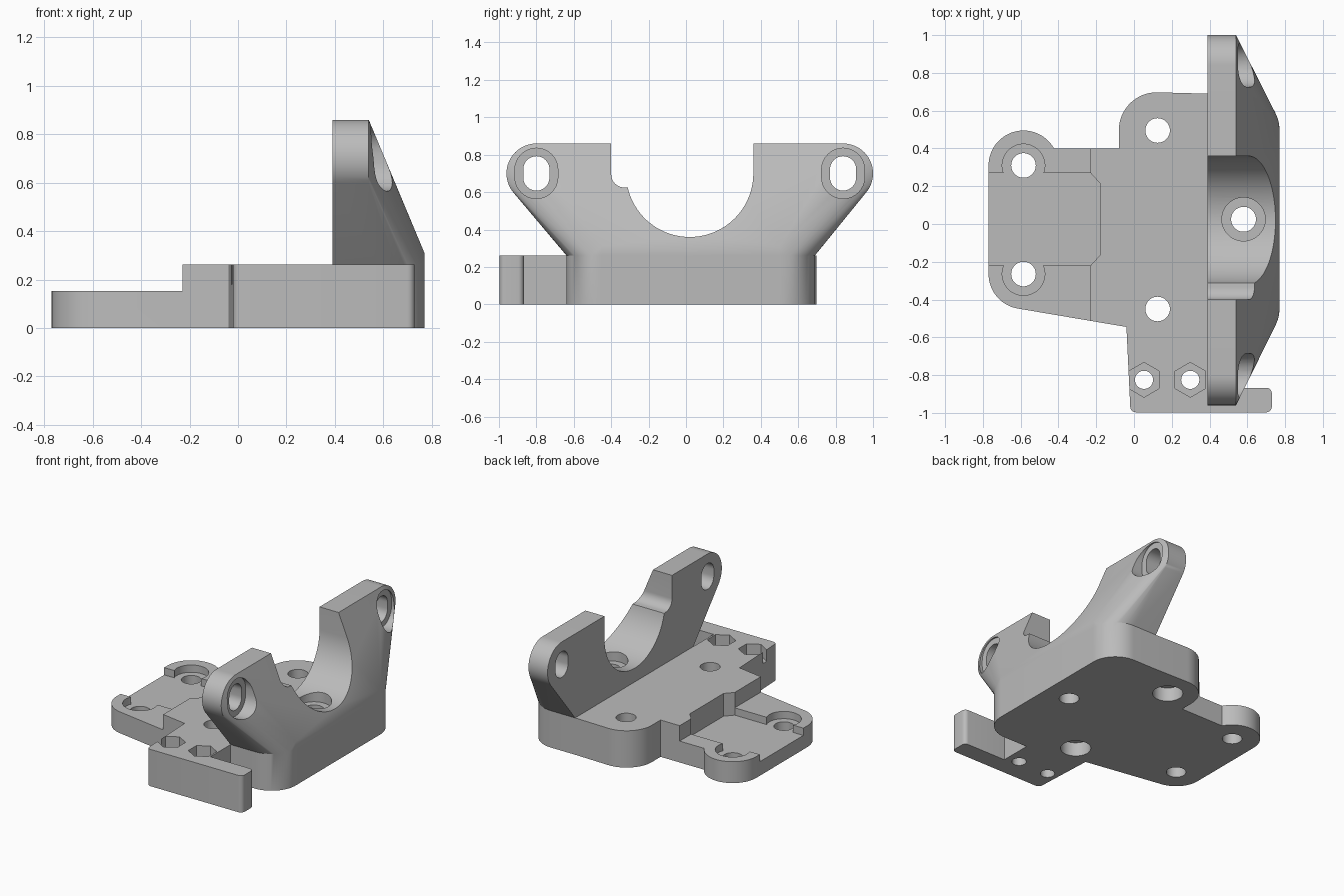
import bpy, bmesh
from math import sin, cos, radians

cube = bpy.data.objects.get("Cube")
if cube:
    bpy.data.objects.remove(cube, do_unlink=True)

grey = bpy.data.materials.new("plain_grey")
grey.use_nodes = True
grey.diffuse_color = (0.5, 0.5, 0.5, 1)
grey.node_tree.nodes["Principled BSDF"].inputs["Base Color"].default_value = (0.5, 0.5, 0.5, 1)


def arc(cx, cy, r, start, end, steps=16):
    """Points along an arc, angles in degrees."""
    angles = [radians(start + (end - start) * i / steps) for i in range(steps + 1)]
    return [(cx + r * cos(a), cy + r * sin(a)) for a in angles]


def circle(cx, cy, r, sides=48, turn=0):
    return arc(cx, cy, r, turn, turn + 360, sides)[:-1]


def capsule(cx, cy, r, half):
    return arc(cx, cy + half, r, 0, 180) + arc(cx, cy - half, r, 180, 360)


def make_object(name, bm):
    bmesh.ops.recalc_face_normals(bm, faces=bm.faces[:])
    mesh = bpy.data.meshes.new(name)
    bm.to_mesh(mesh)
    bm.free()
    mesh.materials.append(grey)
    obj = bpy.data.objects.new(name, mesh)
    bpy.context.collection.objects.link(obj)
    return obj


def prism(name, outline, low, high, axis="z"):
    """Extrude an outline along z (points x, y) or along x (points y, z)."""
    bm = bmesh.new()

    def place(p, d):
        return (p[0], p[1], d) if axis == "z" else (d, p[0], p[1])

    face = bm.faces.new([bm.verts.new(place(p, low)) for p in outline])
    moved = bmesh.ops.extrude_face_region(bm, geom=[face])["geom"]
    shift = place((0, 0), high - low)
    bmesh.ops.translate(bm, vec=shift, verts=[v for v in moved if isinstance(v, bmesh.types.BMVert)])
    return make_object(name, bm)


def box(name, x0, x1, y0, y1, z0, z1):
    return prism(name, [(x0, y0), (x1, y0), (x1, y1), (x0, y1)], z0, z1)


def combine(obj, tool, operation="DIFFERENCE"):
    """Apply a boolean and discard the tool."""
    mod = obj.modifiers.new("boolean", "BOOLEAN")
    mod.operation, mod.solver, mod.object = operation, "EXACT", tool
    graph = bpy.context.evaluated_depsgraph_get()
    mesh = bpy.data.meshes.new_from_object(obj.evaluated_get(graph))
    obj.modifiers.clear()
    obj.data = mesh
    bpy.data.objects.remove(tool, do_unlink=True)


TOP = 0.262

# Base plate with mounting lugs and front bar
plate_outline = (
    arc(-0.585, -0.265, 0.185, 180, 260)
    + [(-0.04, -0.545)]
    + arc(0.01, -0.967, 0.03, 180, 270, 6)
    + arc(0.70, -0.967, 0.03, 270, 360, 6)
    + arc(0.70, -0.897, 0.03, 0, 90, 6)
    + [(0.39, -0.867), (0.39, -0.64), (0.45, -0.6), (0.45, 0.65), (0.39, 0.69)]
    + arc(0.12, 0.497, 0.2, 90, 180)
    + [(-0.08, 0.40)]
    + arc(-0.585, 0.31, 0.185, 29, 180, 24)
)
mount = prism("mounting_bracket", plate_outline, 0, TOP)

# Lowered shelf with an open pocket
combine(mount, box("shelf_cut", -1, -0.23, -1, 1, 0.152, 0.5))
pocket = [(-1, -0.22), (-0.23, -0.22), (-0.18, -0.165), (-0.18, 0.215), (-0.23, 0.27), (-1, 0.27)]
combine(mount, prism("pocket_cut", pocket, 0.10, 0.5))

# Body block under the saddle
body_outline = (
    [(0.39, -0.64)]
    + arc(0.58, -0.45, 0.19, -90, 0)
    + arc(0.58, 0.50, 0.19, 0, 90)
    + [(0.39, 0.69)]
)
combine(mount, prism("body_block", body_outline, 0, TOP), "UNION")

# Saddle: hull from the body up to two round ears
ears = [-0.80, 0.84]
EAR_Z = 0.70
points = [(x, y, TOP) for x, y in body_outline]
points += [(0.77, -0.45, 0.31), (0.77, 0.50, 0.31)]
for ear_y in ears:
    for y, z in circle(ear_y, EAR_Z, 0.16, 64):
        points += [(0.39, y, z), (0.54, y, z)]
bm = bmesh.new()
for p in points:
    bm.verts.new(p)
bmesh.ops.convex_hull(bm, input=bm.verts[:])
bmesh.ops.delete(bm, geom=[v for v in bm.verts if not v.link_faces], context="VERTS")
bmesh.ops.dissolve_limit(bm, angle_limit=0.005, verts=bm.verts[:], edges=bm.edges[:])
saddle = make_object("saddle", bm)

# Round cradle with a stepped shoulder on one side
cradle = (
    [(0.36, 1.0)]
    + arc(0.02, 0.70, 0.34, 0, -167, 48)
    + arc(-0.33, 0.695, 0.07, -90, -180, 10)
    + [(-0.40, 1.0)]
)
combine(saddle, prism("cradle_cut", cradle, 0, 1, "x"))

# Slotted ear holes with recesses on the sloping side
for ear_y in ears:
    combine(saddle, prism("ear_slot", capsule(ear_y, EAR_Z, 0.07, 0.022), 0, 1, "x"))
    combine(saddle, prism("ear_recess", capsule(ear_y, EAR_Z, 0.115, 0.02), 0.54, 1, "x"))
combine(mount, saddle, "UNION")

# Lug holes and their recesses
for y in (-0.265, 0.31):
    combine(mount, prism("lug_recess", circle(-0.585, y, 0.113), 0.10, 0.5))
    combine(mount, prism("lug_hole", circle(-0.585, y, 0.065), -1, 1))

# Plate holes counterbored from below
for y in (-0.45, 0.495):
    combine(mount, prism("plate_hole", circle(0.125, y, 0.065), -1, 1))
    combine(mount, prism("plate_counterbore", circle(0.125, y, 0.1), -1, 0.1))

# Hexagonal nut traps
for x in (0.053, 0.298):
    combine(mount, prism("nut_trap", circle(x, -0.825, 0.092, 6, 30), 0.18, 0.5))
    combine(mount, prism("nut_hole", circle(x, -0.825, 0.048), -1, 1))

# Cradle floor hole with counterbore
combine(mount, prism("cradle_hole", circle(0.58, 0.025, 0.066), -1, 1))
combine(mount, prism("cradle_counterbore", circle(0.58, 0.025, 0.115), 0.31, 0.6))

# Smooth the curved walls and keep edges sharp
bpy.ops.object.select_all(action="DESELECT")
mount.select_set(True)
bpy.context.view_layer.objects.active = mount
bpy.ops.object.shade_smooth_by_angle(angle=radians(25))
